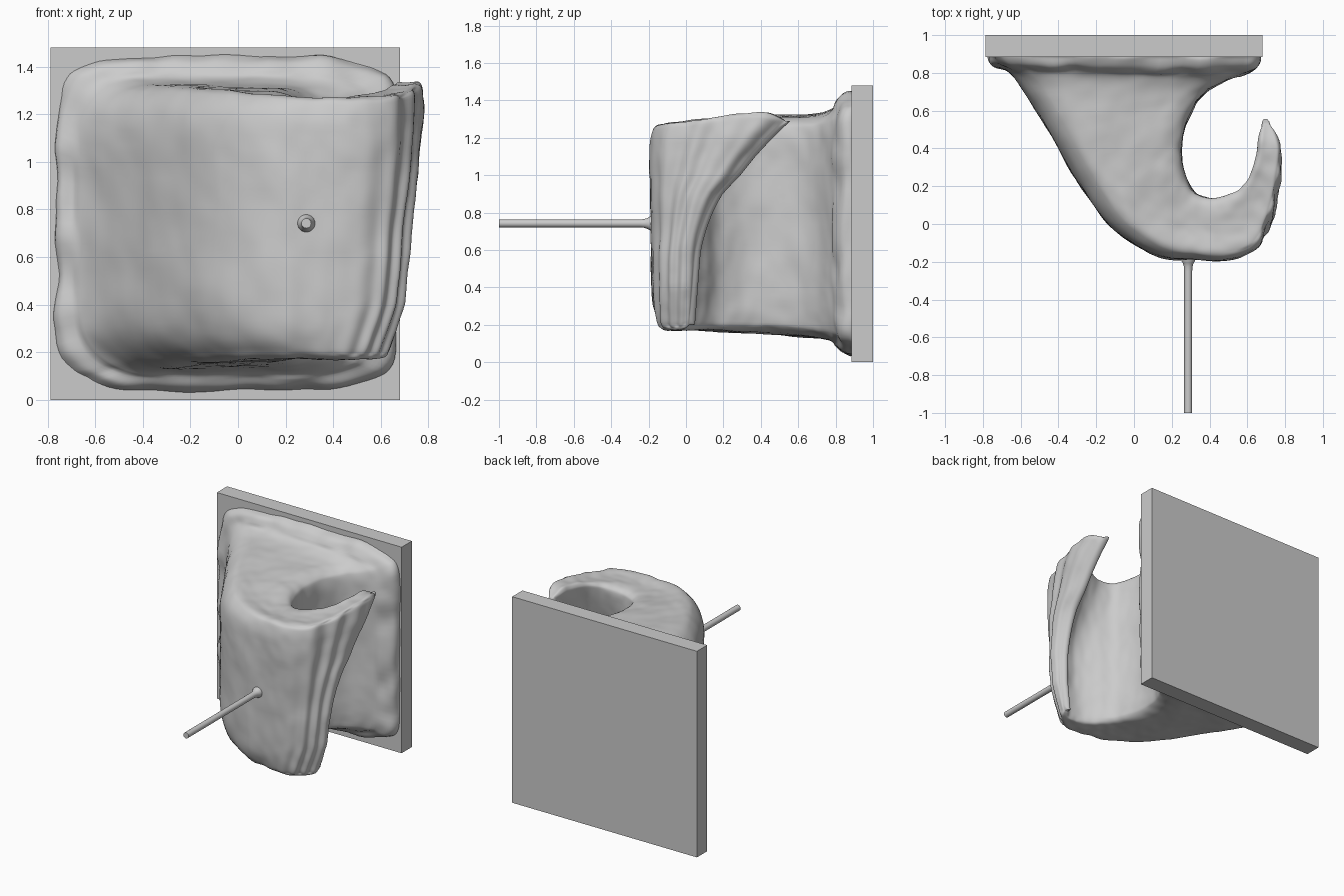
import bpy, bmesh, math
from mathutils import Vector, noise

if "Cube" in bpy.data.objects:
    bpy.data.objects.remove(bpy.data.objects["Cube"])


def spline(pts, t):
    """Catmull-Rom through values or vectors, t in 0..1"""
    f = t * (len(pts) - 1)
    i = min(int(f), len(pts) - 2)
    f -= i
    p0, p1, p2, p3 = (pts[min(max(k, 0), len(pts) - 1)] for k in range(i - 1, i + 3))
    return 0.5 * (2 * p1 + (p2 - p0) * f + (2 * p0 - 5 * p1 + 4 * p2 - p3) * f ** 2
                  + (3 * p1 - p0 - 3 * p2 + p3) * f ** 3)


def ramp(pairs, x):
    """Piecewise linear lookup"""
    for (a, va), (b, vb) in zip(pairs, pairs[1:]):
        if x <= b:
            return va + (vb - va) * max(0, (x - a) / (b - a))
    return pairs[-1][1]


def finish(name, bm, smooth=True):
    bmesh.ops.recalc_face_normals(bm, faces=bm.faces)
    me = bpy.data.meshes.new(name)
    bm.to_mesh(me)
    bm.free()
    ob = bpy.data.objects.new(name, me)
    bpy.context.collection.objects.link(ob)
    for p in me.polygons:
        p.use_smooth = smooth
    return ob


def loft(bm, rings, cap_end=True):
    rings = [[bm.verts.new(p) for p in r] for r in rings]
    for a, b in zip(rings, rings[1:]):
        for j in range(len(a)):
            k = (j + 1) % len(a)
            bm.faces.new((a[j], a[k], b[k], b[j]))
    bm.faces.new(rings[0])
    if cap_end:
        bm.faces.new(rings[-1])


# Back plate
bm = bmesh.new()
bmesh.ops.create_cube(bm, size=1)
for v in bm.verts:
    v.co = Vector((-0.053 + v.co.x * 1.468, 0.942 + v.co.y * 0.116, 0.74 + v.co.z * 1.48))
finish("back_plate", bm, False)

# Wave plan: outer and inner curves from the plate to the lip tip
V = lambda pts: [Vector(p) for p in pts]
root_out = [(-.775, .91), (-.755, .845), (-.64, .785), (-.475, .53), (-.295, .22), (-.115, -.02), (.12, -.17)]
root_in = [(.67, .91), (.645, .83), (.5, .765), (.36, .68), (.27, .52), (.25, .36), (.28, .24)]
top_out = V(root_out + [(.32, -.2), (.5, -.2), (.65, -.13), (.725, .05), (.76, .22), (.785, .40), (.73, .54)])
top_in = V(root_in + [(.33, .17), (.42, .145), (.51, .175), (.58, .23), (.63, .33), (.65, .45), (.672, .54)])
low_out = V(root_out + [(.28, -.185), (.38, -.18), (.48, -.155), (.55, -.115), (.60, -.065), (.635, -.015), (.635, .02)])
low_in = V(root_in + [(.31, .16), (.36, .10), (.42, .04), (.48, .01), (.53, .0), (.565, .0), (.59, .02)])
z_top = [1.455, 1.43, 1.36, 1.335, 1.33, 1.32, 1.30, 1.29, 1.29, 1.30, 1.315, 1.335, 1.345, 1.29]
z_low = [.03, .055, .115, .14, .155, .165, .17, .17, .17, .17, .17, .17, .18, .20]
reach_y = [(.2, 0), (.6, .06), (.7, .11), (.8, .18), (.9, .28), (1, .47), (1.1, .62), (1.2, .8), (1.3, 1)]
reach_x = [(.2, 0), (.4, .42), (.7, .65), (1, .87), (1.2, 1)]


def wave_point(t, u, v):
    zt, zb = spline(z_top, t), spline(z_low, t)
    mid, half = (zt + zb) / 2, (zt - zb) / 2
    # softened corners (rounder at the plate), top sinking towards the barrel
    root = max(0, 1 - t / .2)
    mass = math.sin(math.pi * min(1, t / .75)) if t < .75 else 0
    z = mid + half * v * (1 - .065 * abs(u) ** 6 - .05 * root * abs(u) ** 4)
    if v > 0:
        z -= v ** 8 * (.03 * (1 - u * u) * math.sin(math.pi * t) + .03 * max(0, u) ** 2 * mass)
    q = u * (1 - .06 * abs(v) ** 12)
    if u < 0:
        q += (.2 * v ** 8 if v > 0 else .28 * v ** 6) * abs(u) * mass
    wx, wy = ramp(reach_x, z), ramp(reach_y, z)

    def mix(low, top):
        a, b = spline(low, t), spline(top, t)
        return Vector((a.x + (b.x - a.x) * wx, a.y + (b.y - a.y) * wy))
    o, i = mix(low_out, top_out), mix(low_in, top_in)
    p = o.lerp(i, (q + 1) / 2)
    return Vector((p.x, p.y, z))


# Wave body swept from the plate out to the curling lip
M, N = 36, 120
side = [-1 + 2 * k / M for k in range(M)]
side = [math.copysign(1 - (1 - abs(a)) ** 1.3, a) for a in side]   # denser near the edges
square = [(a, -1) for a in side] + [(1, a) for a in side] + [(-a, 1) for a in side] + [(-1, -a) for a in side]
rings = [[wave_point(n / N, u, v) for u, v in square] for n in range(N + 1)]
# rounded lip edge closing on its own centre line
for shrink, push in ((.92, .010), (.75, .019), (.45, .026), (0, .029)):
    rings.append([wave_point(1, u * shrink, v) + Vector((-.2, 1, 0)) * push for u, v in square])
bm = bmesh.new()
loft(bm, rings, cap_end=False)
bmesh.ops.recalc_face_normals(bm, faces=bm.faces)
bm.normal_update()

# Folds along the lip and hand-worked unevenness
for k, vert in enumerate(list(bm.verts)):
    t, (u, v) = (k // len(square)) / N, square[k % len(square)]
    d = .010 * noise.noise(vert.co * 5) + .005 * noise.noise(vert.co * 16)
    if t < .13:
        d += .02 * noise.noise(vert.co * 7)
        if u < -.9:
            d -= .012 * abs(math.sin(vert.co.z * 9))
    if u < -.9 and .6 < t < .97:
        d += .009 * math.sin((t - .6) / .37 * math.pi) * math.sin(t * 80 + v * 1.5)
    if .03 < t < .98:
        vert.co += vert.normal * d
bmesh.ops.remove_doubles(bm, verts=bm.verts, dist=.0005)
for _ in range(2):
    bmesh.ops.smooth_vert(bm, verts=bm.verts, factor=.4, use_axis_x=True, use_axis_y=True, use_axis_z=True)
finish("wave_body", bm)

# Rod with a small flared foot, turned around the y axis
bm = bmesh.new()
profile = [(-1, .021), (-.25, .021), (-.225, .023), (-.208, .028), (-.195, .036), (-.16, .04)]
loft(bm, [[(.287 + r * math.cos(a), y, .742 + r * math.sin(a))
           for a in (2 * math.pi * k / 24 for k in range(24))] for y, r in profile])
rod = finish("rod", bm)
bpy.context.view_layer.objects.active = rod
rod.select_set(True)
bpy.ops.object.shade_smooth_by_angle(angle=math.radians(50))
